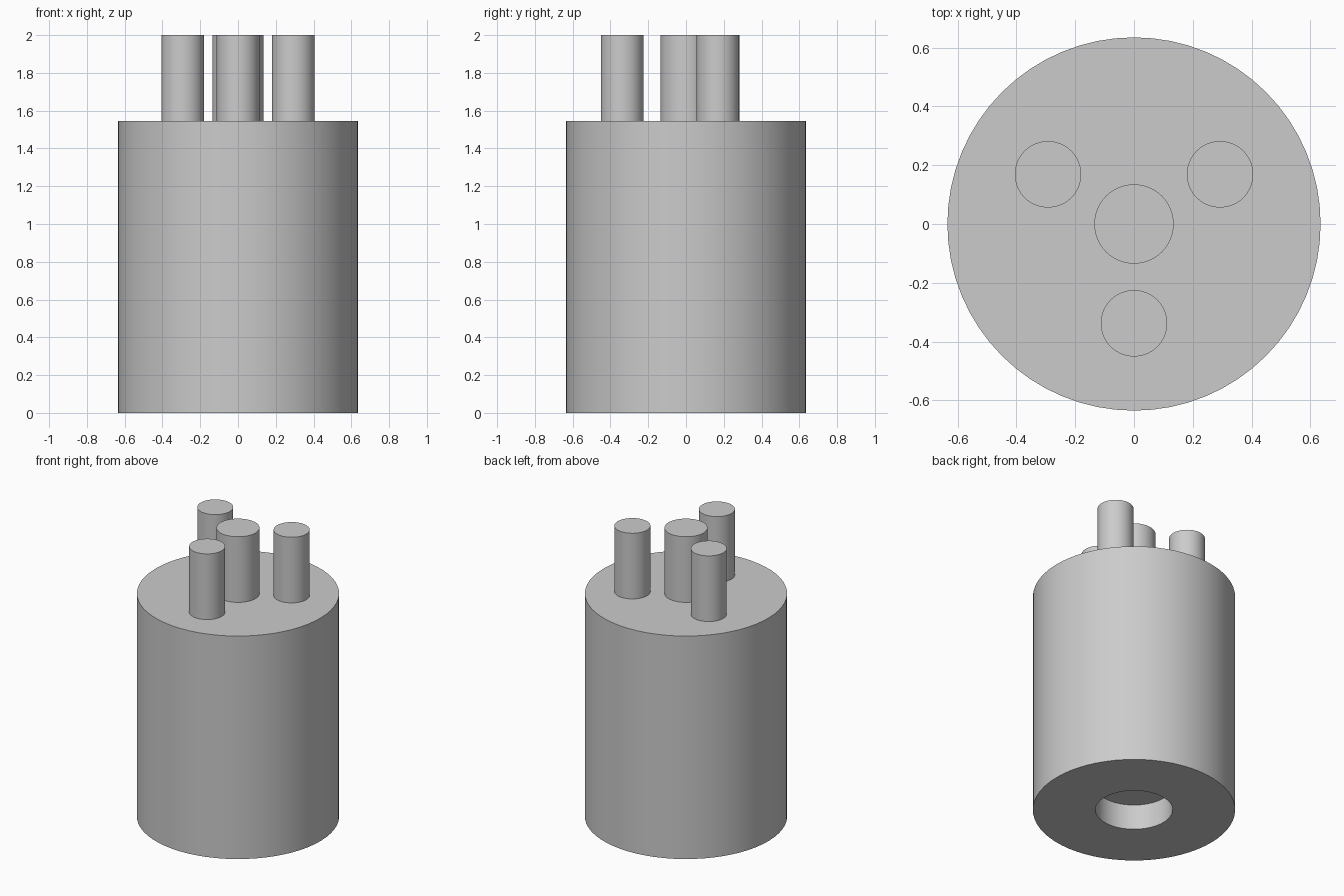
import bpy, math

if "Cube" in bpy.data.objects:
    bpy.data.objects.remove(bpy.data.objects["Cube"])

grey = bpy.data.materials.new("light_grey")
grey.diffuse_color = (0.6, 0.6, 0.6, 1)
grey.use_nodes = True
grey.node_tree.nodes["Principled BSDF"].inputs["Base Color"].default_value = grey.diffuse_color

BODY_R, BODY_TOP, TOP = 0.635, 1.545, 2.0
SOCKET_R, SOCKET_DEPTH = 0.242, 0.175
PIN_R, PIN_RING, CORE_R = 0.113, 0.338, 0.135


def cylinder(name, radius, z0, z1, x=0, y=0, sides=64):
    bpy.ops.mesh.primitive_cylinder_add(
        vertices=sides, radius=radius, depth=z1 - z0, location=(x, y, (z0 + z1) / 2))
    ob = bpy.context.object
    ob.name = name
    ob.data.materials.append(grey)
    bpy.ops.object.shade_smooth_by_angle(angle=math.radians(30))
    return ob


# Main body with a round blind socket cut into its underside
body = cylinder("body", BODY_R, 0, BODY_TOP)
cutter = cylinder("socket_cutter", SOCKET_R, -0.2, SOCKET_DEPTH)
cut = body.modifiers.new("socket", 'BOOLEAN')
cut.operation = 'DIFFERENCE'
cut.solver = 'EXACT'
cut.object = cutter
bpy.ops.object.select_all(action='DESELECT')
body.select_set(True)
bpy.context.view_layer.objects.active = body
bpy.ops.object.modifier_apply(modifier="socket")
bpy.data.objects.remove(cutter, do_unlink=True)
bpy.ops.object.shade_smooth_by_angle(angle=math.radians(30))

# Thicker pin in the centre
cylinder("centre_pin", CORE_R, BODY_TOP, TOP)

# Three thinner pins spaced evenly around it
for i in range(3):
    a = math.radians(-90 + 120 * i)
    cylinder(f"outer_pin_{i + 1}", PIN_R, BODY_TOP, TOP,
             PIN_RING * math.cos(a), PIN_RING * math.sin(a))
